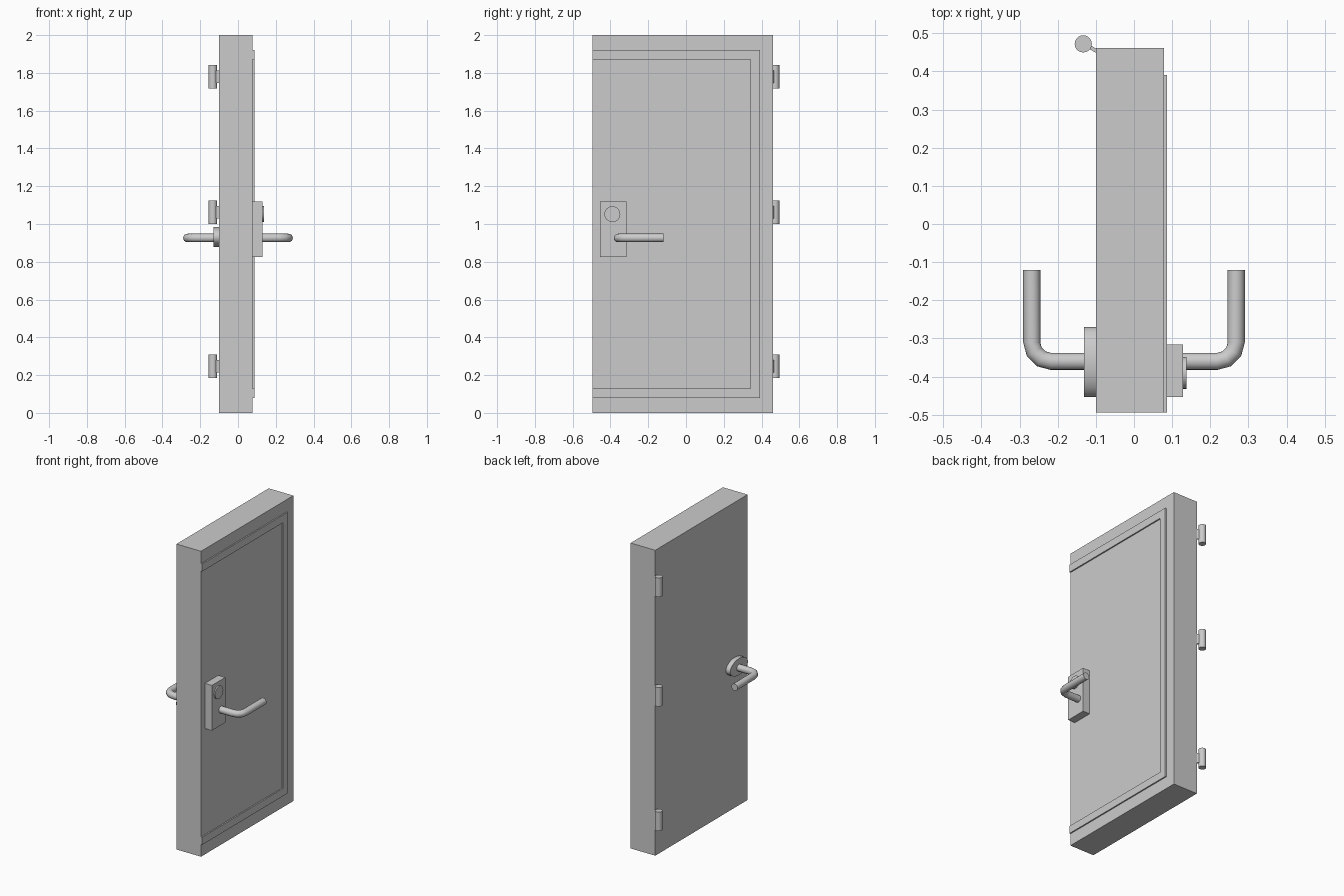
import bpy, bmesh, math
from mathutils import Matrix, Vector

if "Cube" in bpy.data.objects:
    bpy.data.objects.remove(bpy.data.objects["Cube"])


def finish(name, bm, smooth=False):
    bmesh.ops.recalc_face_normals(bm, faces=bm.faces)
    me = bpy.data.meshes.new(name)
    bm.to_mesh(me)
    bm.free()
    ob = bpy.data.objects.new(name, me)
    bpy.context.collection.objects.link(ob)
    if smooth:
        bpy.ops.object.select_all(action='DESELECT')
        ob.select_set(True)
        bpy.context.view_layer.objects.active = ob
        bpy.ops.object.shade_smooth_by_angle(angle=math.radians(40))
    return ob


def box(name, x, y, z, rot=0.0):
    lo, hi = Vector((x[0], y[0], z[0])), Vector((x[1], y[1], z[1]))
    m = Matrix.Translation((lo + hi) / 2) @ Matrix.Rotation(rot, 4, 'Z')
    bm = bmesh.new()
    bmesh.ops.create_cube(bm, size=1, matrix=m @ Matrix.Diagonal((*(hi - lo), 1)))
    return finish(name, bm)


def cylinder(name, centre, axis, length, ra, rb=None, sides=24):
    m = Matrix.Translation(centre)
    if axis == 'X':
        m = m @ Matrix.Rotation(math.pi / 2, 4, 'Y')
    m = m @ Matrix.Diagonal((ra, rb or ra, length, 1))
    bm = bmesh.new()
    bmesh.ops.create_cone(bm, cap_ends=True, segments=sides, radius1=1,
                          radius2=1, depth=1, matrix=m)
    return finish(name, bm, True)


def lever(name, side):
    # Round bar swept along an L-shaped path lying in the xy plane
    r, bend, xa, ya, z = 0.0225, 0.05, 0.268, -0.36, 0.926
    path = [(0.07, ya, 0.0)]
    for i in range(4):
        a = math.radians(30 * i)
        path.append((xa - bend + bend * math.sin(a), ya + bend - bend * math.cos(a), a))
    path.append((xa, -0.12, math.pi / 2))
    sides, rings = 16, []
    bm = bmesh.new()
    for x, y, a in path:
        ring = []
        for k in range(sides):
            t = 2 * math.pi * k / sides
            u, v = r * math.cos(t), r * math.sin(t)
            ring.append(bm.verts.new((side * (x - u * math.sin(a)), y + u * math.cos(a), z + v)))
        rings.append(ring)
    for p, q in zip(rings, rings[1:]):
        for k in range(sides):
            n = (k + 1) % sides
            bm.faces.new((p[k], p[n], q[n], q[k]))
    bm.faces.new(rings[0])
    bm.faces.new(rings[-1])
    return finish(name, bm, True)


# Door slab
box("door_slab", (-0.10, 0.078), (-0.494, 0.461), (0, 2))

# Three-sided raised rim, open towards the latch edge
outline = [(-0.494, 0.08), (0.391, 0.08), (0.391, 1.92), (-0.494, 1.92),
           (-0.494, 1.87), (0.342, 1.87), (0.342, 0.13), (-0.494, 0.13)]
bm = bmesh.new()
face = bm.faces.new([bm.verts.new((0.076, y, z)) for y, z in outline])
ext = bmesh.ops.extrude_face_region(bm, geom=[face], use_keep_orig=True)
bmesh.ops.translate(bm, vec=(0.0105, 0, 0),
                    verts=[g for g in ext["geom"] if isinstance(g, bmesh.types.BMVert)])
finish("rim_strip", bm)

# Lock plate, lock cylinder, oval rose and both levers
box("lock_plate", (0.076, 0.129), (-0.454, -0.316), (0.824, 1.12))
cylinder("lock_cylinder", (0.122, -0.39, 1.052), 'X', 0.03, 0.042)
cylinder("inner_rose", (-0.113, -0.362, 0.931), 'X', 0.036, 0.054, 0.092)
lever("outer_lever", 1)
lever("inner_lever", -1)

# Three hinges: barrel plus small angled leaf
for i, z in enumerate((0.247, 1.062, 1.78)):
    cylinder(f"hinge_barrel_{i + 1}", (-0.133, 0.472, z), 'Z', 0.124, 0.0225, sides=20)
    box(f"hinge_leaf_{i + 1}", (-0.132, -0.088), (0.455, 0.465),
        (z - 0.033, z + 0.033), math.radians(-28))
